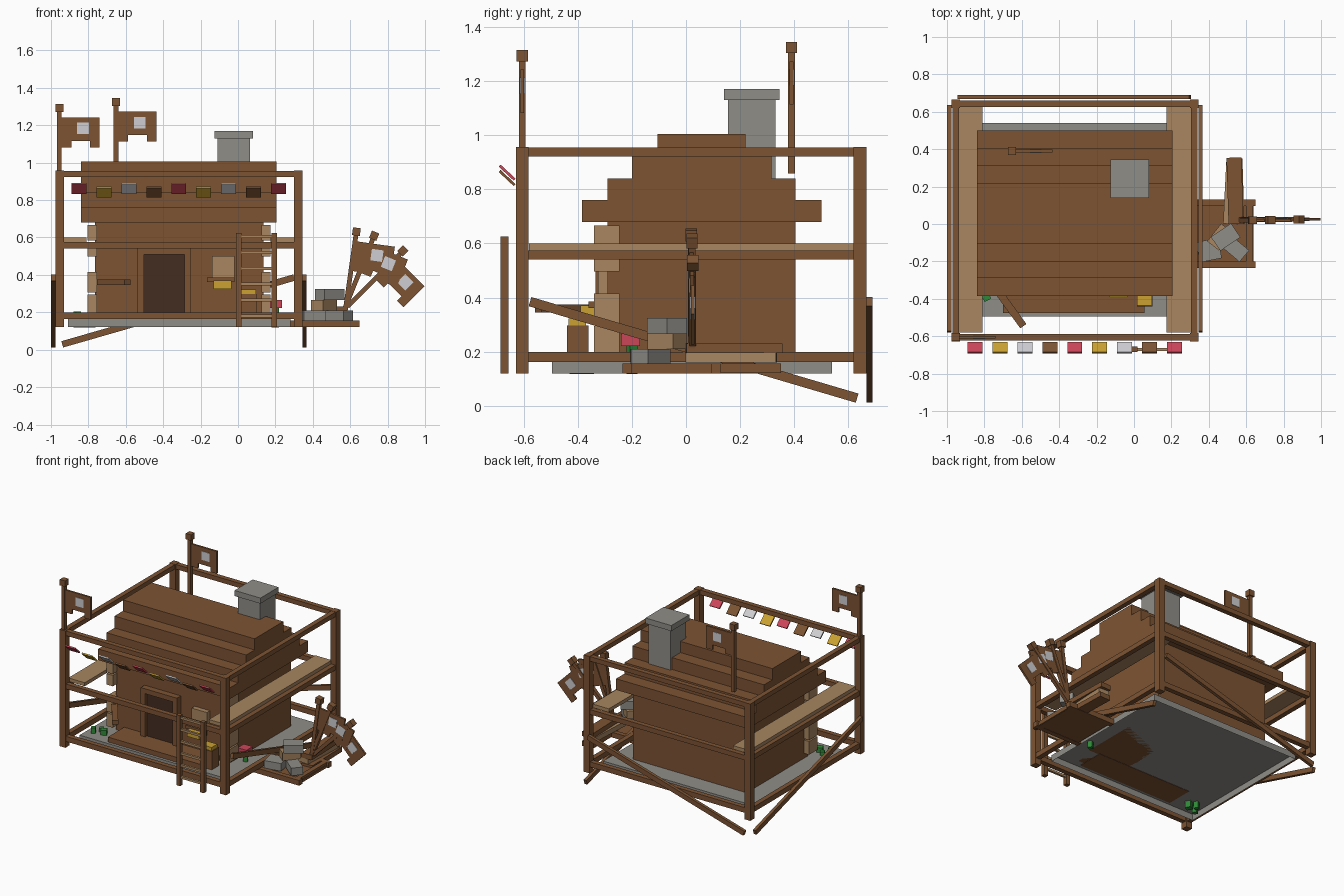
import bpy, bmesh, math
from mathutils import Matrix, Vector

if "Cube" in bpy.data.objects:
    bpy.data.objects.remove(bpy.data.objects["Cube"])


def lin(c):
    return c / 12.92 if c <= 0.04045 else ((c + 0.055) / 1.055) ** 2.4


def mat(name, h):
    m = bpy.data.materials.new(name)
    m.diffuse_color = [lin(int(h[i:i + 2], 16) / 255) for i in (0, 2, 4)] + [1]
    m.use_nodes = True
    m.node_tree.nodes["Principled BSDF"].inputs["Base Color"].default_value = m.diffuse_color
    return m


BROWN = mat("brown wood", "7d5433")
TAN = mat("pale wood", "a88660")
GREY = mat("grey stone", "8f8d87")
DARK = mat("dark wood", "432d22")
RED = mat("red cloth", "cc4659")
YELLOW = mat("yellow cloth", "cba232")
WHITE = mat("pale cloth", "cfced2")
GREEN = mat("green leaf", "2f8a38")


def box(name, x, y, z, m, rot=None, frame=None, open_bottom=False):
    """Box from (min, max) ranges, turned about its centre, then placed in a frame."""
    c = Vector([(a + b) / 2 for a, b in (x, y, z)])
    s = [b - a for a, b in (x, y, z)]
    bm = bmesh.new()
    bmesh.ops.create_cube(bm, size=1)
    if open_bottom:
        low = [f for f in bm.faces if f.normal.z < -0.5]
        bmesh.ops.delete(bm, geom=low, context='FACES')
    M = Matrix.Translation(c)
    if rot:
        M = M @ Matrix.Rotation(rot[1], 4, rot[0])
    M = M @ Matrix.Diagonal((*s, 1))
    if frame:
        M = frame @ M
    bm.transform(M)
    me = bpy.data.meshes.new(name)
    bm.to_mesh(me)
    bm.free()
    me.materials.append(m)
    ob = bpy.data.objects.new(name, me)
    bpy.context.collection.objects.link(ob)
    return ob


def mid(c, w):
    return (c - w / 2, c + w / 2)


# stone slab, open underneath
box("stone_base", (-.91, .28), (-.495, .54), (.12, .165), GREY, open_bottom=True)

# outer timber frame
X0, X1, Y0, Y1 = -.953, .322, -.605, .643
for px in (X0, X1):
    for py in (Y0, Y1):
        box("corner_post", mid(px, .047), mid(py, .047), (.12, .957), BROWN)
for z in ((.163, .2), (.54, .575), (.922, .955)):
    for py in (Y0, Y1):
        box("long_rail", (X0, X1), mid(py, .035), z, BROWN)
    for px in (X0, X1):
        box("side_rail", mid(px, .035), (Y0, Y1), z, BROWN)

# side shelves of pale boards
box("left_shelf", (-.94, -.81), (-.58, .625), (.575, .6), TAN)
box("right_shelf", (.175, .305), (-.58, .625), (.575, .6), TAN)

# diagonal braces on left, right and back
a = math.atan2(.36, 1.22)
for px in (-.988, .355):
    box("side_brace", mid(px, .022), mid(.028, 1.26), mid(.207, .035), BROWN, ('X', -a))
box("back_brace", mid(-.32, 1.29), mid(.678, .022), mid(.207, .035), BROWN,
    ('Y', -math.atan2(.36, 1.25)))

# house body and stepped roof
box("house_walls", (-.765, .135), (-.29, .405), (.165, .69), BROWN)
for i, (w, z0, z1) in enumerate(((.885, .68, .76), (.695, .76, .84), (.515, .84, .925), (.325, .925, 1.005))):
    box("roof_step", (-.84, .205), mid(.0575, w), (z0, z1), BROWN)

# corner blocks
for x in ((-.805, -.755), (.125, .175)):
    for z in ((.2, .295), (.305, .415), (.497, .575), (.585, .667)):
        box("corner_block", x, (-.34, -.245), z, TAN)

# chimney
box("chimney", (-.11, .065), (.155, .33), (.8, 1.13), GREY)
box("chimney_cap", (-.125, .08), (.14, .345), (1.13, 1.17), GREY)

# door with frame, porch step, window
box("door", (-.505, -.285), (-.315, -.28), (.2, .51), DARK)
box("door_jamb", (-.537, -.503), (-.335, -.28), (.2, .51), BROWN)
box("door_jamb", (-.287, -.25), (-.335, -.28), (.2, .51), BROWN)
box("door_lintel", (-.537, -.25), (-.335, -.28), (.51, .545), BROWN)
box("porch_step", (-.70, .055), (-.475, -.28), (.163, .2), BROWN)
box("window", (-.14, -.02), (-.325, -.28), (.385, .5), TAN)
box("window_sill", (-.165, -.02), (-.36, -.28), (.362, .385), BROWN)
box("window_box", (-.13, -.035), (-.39, -.3), (.325, .37), YELLOW)
box("wall_plank", mid(-.665, .25), mid(-.445, .04), (.345, .375), BROWN, ('Z', math.radians(-54)))

# crate with yellow lid
box("crate", (.015, .1), (-.44, -.36), (.165, .297), BROWN)
box("crate_lid", (.015, .095), (-.435, -.37), (.297, .322), YELLOW)

# plants
for px, py, w, h in ((-.79, -.39, .04, .2), (-.86, -.41, .03, .205), (-.83, -.36, .03, .19), (.2, -.2, .03, .225)):
    box("plant", mid(px, w), mid(py, w), (.118, h), GREEN, ('Z', .5))
box("red_flower", (.165, .235), (-.24, -.17), (.222, .265), RED)

# ladder
for x in ((-.01, .02), (.178, .208)):
    box("ladder_rail", x, (-.685, -.655), (.12, .625), BROWN)
for i in range(6):
    box("ladder_rung", (.01, .19), (-.678, -.662), mid(.18 + i * .085, .016), TAN)

# bunting along the front top rail
for i in range(9):
    z = .862 - (.02 if i % 2 else 0)
    box("bunting_flag", mid(-.85 + i * .1333, .08), mid(-.661, .076), mid(z, .01),
        (RED, YELLOW, WHITE, BROWN)[i % 4], ('X', math.radians(-43)))


# notched flags on poles; origin at the underside of the cap
def flag(x, y, z, length, deg):
    F = Matrix.Translation((x, y, z)) @ Matrix.Rotation(math.radians(deg), 4, 'Y')
    box("flag_pole", mid(0, .025), mid(0, .025), (-length, 0), BROWN, frame=F)
    box("pole_cap", mid(0, .042), mid(0, .042), (0, .042), BROWN, frame=F)
    box("flag_board", (.012, .215), mid(0, .014), (-.155, -.03), BROWN, frame=F)
    box("flag_tab", (.012, .065), mid(0, .014), (-.19, -.155), BROWN, frame=F)
    box("flag_tab", (.165, .215), mid(0, .014), (-.19, -.155), BROWN, frame=F)
    box("flag_emblem", (.095, .158), mid(0, .02), (-.12, -.058), WHITE, frame=F)


flag(-.955, -.605, 1.272, .33, 0)
flag(-.652, .39, 1.303, .445, 0)
flag(.63, .02, .61, .4, 8)
flag(.72, .022, .59, .4, 22)
flag(.867, .025, .513, .4, 45)

# side platform with rim
box("platform", (.3, .64), (-.225, .12), (.122, .14), BROWN)
for y in ((-.235, -.2), (.095, .13)):
    box("platform_edge", (.28, .65), y, (.12, .157), BROWN)
box("platform_edge", (.6, .635), (-.2, .095), (.12, .157), BROWN)

# stacked planks on the platform
box("lower_plank", (.5, .585), (0, .35), (.122, .157), BROWN, ('Z', .03))
box("pale_plank", (.485, .565), (0, .335), (.16, .195), TAN, ('Z', -.05))
box("upper_plank", (.5, .58), (0, .355), (.195, .23), BROWN, ('Z', .03))

# pile of stone and wood blocks
for name, px, py, w, d, z, m, r in (
        ("stone_block", .40, -.14, .12, .11, (.155, .21), GREY, .2),
        ("stone_block", .54, -.13, .13, .08, (.155, .21), GREY, -.7),
        ("wood_block", .46, -.07, .12, .08, (.21, .265), TAN, .9),
        ("top_stone", .49, -.07, .13, .09, (.265, .325), GREY, .6)):
    box(name, mid(px, w), mid(py, d), z, m, ('Z', r))
